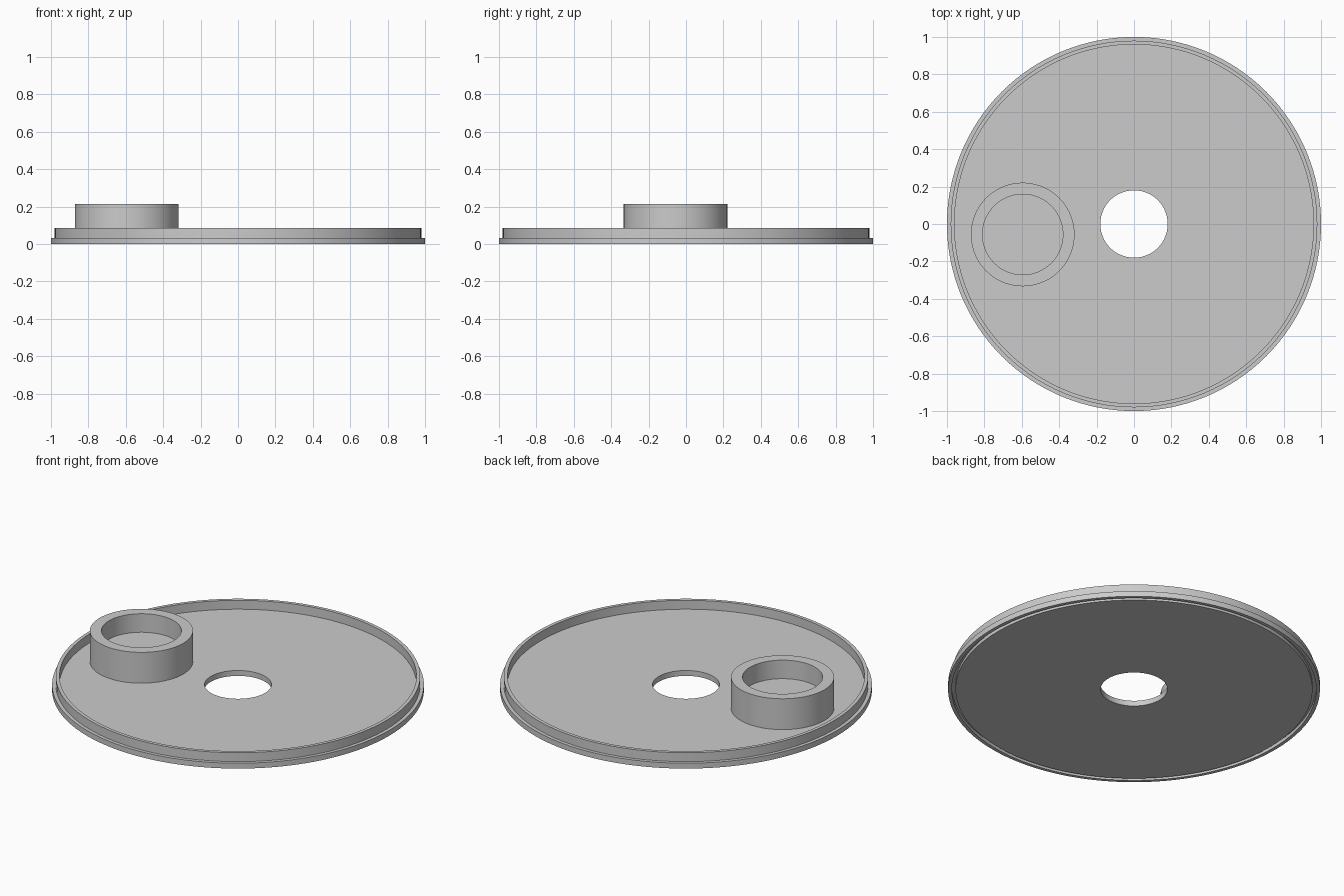
import bpy
import bmesh
import math
from mathutils import Matrix, Vector

cube = bpy.data.objects.get("Cube")
if cube:
    bpy.data.objects.remove(cube, do_unlink=True)

# Single plain grey material
grey = bpy.data.materials.new("light_grey")
grey.use_nodes = True
colour = (0.6, 0.6, 0.6, 1.0)
grey.diffuse_color = colour
grey.node_tree.nodes["Principled BSDF"].inputs["Base Color"].default_value = colour


def lathe(name, profile, centre=(0, 0), segments=128):
    """Spin a (radius, height) profile; a zero radius becomes a pole."""
    bm = bmesh.new()
    verts = [bm.verts.new((r, 0, z)) for r, z in profile]
    edges = [bm.edges.new(pair) for pair in zip(verts, verts[1:])]
    if profile[0][0] > 0:
        edges.append(bm.edges.new((verts[-1], verts[0])))
    bmesh.ops.spin(bm, geom=verts + edges, cent=(0, 0, 0), axis=(0, 0, 1),
                   angle=math.tau, steps=segments)
    bmesh.ops.remove_doubles(bm, verts=bm.verts, dist=1e-5)
    bmesh.ops.recalc_face_normals(bm, faces=bm.faces)
    mesh = bpy.data.meshes.new(name)
    bm.to_mesh(mesh)
    bm.free()
    obj = bpy.data.objects.new(name, mesh)
    obj.location = (*centre, 0)
    mesh.materials.append(grey)
    bpy.context.collection.objects.link(obj)
    bpy.ops.object.select_all(action='DESELECT')
    obj.select_set(True)
    bpy.context.view_layer.objects.active = obj
    bpy.ops.object.shade_smooth_by_angle(angle=math.radians(30))
    return obj


floor = 0.032
rim_in, rim_out = 0.96, 0.98

# Round tray: central hole, raised rim, outer step and stacking groove below
lathe("tray", [
    (0.18, 0), (0.18, floor), (rim_in, floor), (rim_in, 0.085),
    (rim_out, 0.085), (rim_out, floor), (1, floor), (1, 0),
    (rim_out, 0), (rim_out, 0.02), (rim_in, 0.02), (rim_in, 0),
])

# Off-centre round cup with a shallow recess
lathe("cup", [
    (0, 0.105), (0.215, 0.105), (0.215, 0.215),
    (0.277, 0.215), (0.277, floor - 0.005), (0, floor - 0.005),
], centre=(-0.595, -0.056))
